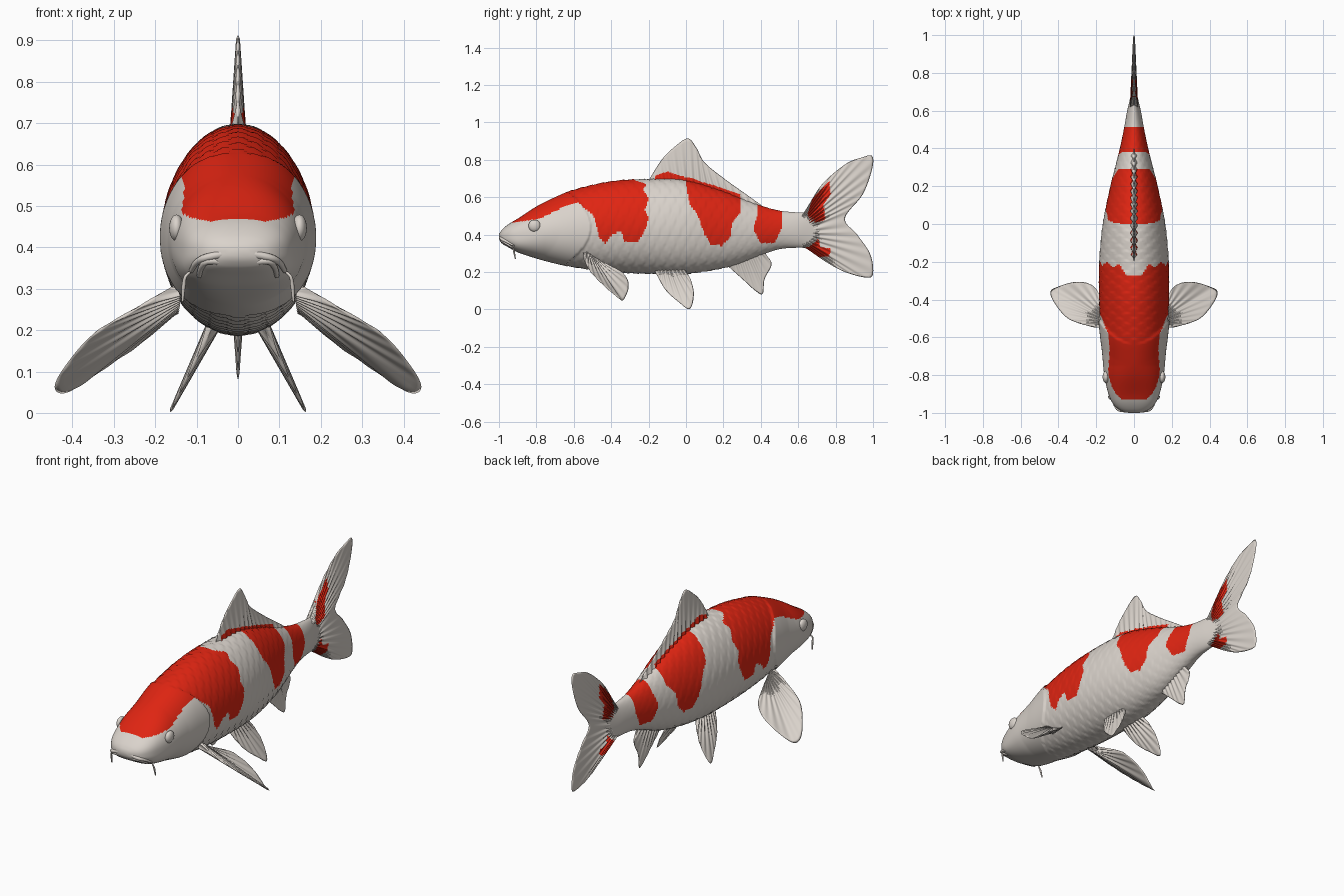
import bpy, bmesh, math
from mathutils import Vector
from mathutils.geometry import interpolate_bezier

if "Cube" in bpy.data.objects:
    bpy.data.objects.remove(bpy.data.objects["Cube"])


def material(name, rgb):
    m = bpy.data.materials.new(name)
    m.diffuse_color = (*rgb, 1)
    m.use_nodes = True
    m.node_tree.nodes["Principled BSDF"].inputs["Base Color"].default_value = m.diffuse_color
    return m


WHITE = material("pearl white", (0.70, 0.65, 0.60))
RED = material("bright red", (0.74, 0.018, 0.006))


def inside(y, z, poly):
    hit = False
    for (y1, z1), (y2, z2) in zip(poly, poly[1:] + poly[:1]):
        if (z1 > z) != (z2 > z) and y < (y2 - y1) * (z - z1) / (z2 - z1) + y1:
            hit = not hit
    return hit


def finish(name, bm, patches=(), mirror=False):
    bmesh.ops.remove_doubles(bm, verts=bm.verts, dist=1e-5)
    bmesh.ops.recalc_face_normals(bm, faces=bm.faces)
    for f in bm.faces:
        f.smooth = True
        c = f.calc_center_median()
        f.material_index = int(any(inside(c.y, c.z, p) for p in patches))
    me = bpy.data.meshes.new(name)
    bm.to_mesh(me)
    bm.free()
    me.materials.append(WHITE)
    me.materials.append(RED)
    ob = bpy.data.objects.new(name, me)
    bpy.context.collection.objects.link(ob)
    if mirror:
        ob.modifiers.new("mirror", 'MIRROR').use_mirror_merge = False
    return ob


def smooth_path(pts, n):
    """Smooth curve through pts, resampled to n + 1 evenly spaced points."""
    p = [Vector(q) for q in pts]
    p = [2 * p[0] - p[1]] + p + [2 * p[-1] - p[-2]]
    d = []
    for a, b, c, e in zip(p, p[1:], p[2:], p[3:]):
        d += interpolate_bezier(b, b + (c - a) / 6, c - (e - b) / 6, c, 20)[:-1]
    d.append(p[-2])
    s = [0]
    for a, b in zip(d, d[1:]):
        s.append(s[-1] + (b - a).length)
    out, j = [], 0
    for i in range(n + 1):
        t = s[-1] * i / n
        while j < len(d) - 2 and s[j + 1] < t:
            j += 1
        out.append(d[j].lerp(d[j + 1], min(1, (t - s[j]) / max(1e-9, s[j + 1] - s[j]))))
    return out


# Body profile: y, top z, bottom z, half width
PROFILE = [
    (-1.0, .402, .375, .03), (-.985, .425, .353, .075), (-.95, .455, .332, .112),
    (-.9, .485, .305, .135), (-.8, .55, .272, .157), (-.7, .60, .245, .167),
    (-.6, .64, .225, .175), (-.4, .685, .20, .184), (-.2, .697, .19, .183),
    (0, .69, .19, .165), (.2, .632, .22, .125), (.3, .592, .25, .10),
    (.4, .555, .29, .075), (.5, .528, .322, .054), (.6, .518, .33, .036),
    (.66, .515, .33, .022), (.72, .49, .35, .008)]


def profile(y):
    k = max(i for i in range(len(PROFILE) - 1) if PROFILE[i][0] <= y or i == 0)
    a, b = PROFILE[k], PROFILE[k + 1]
    o, e = PROFILE[max(0, k - 1)], PROFILE[min(len(PROFILE) - 1, k + 2)]
    h = b[0] - a[0]
    t = (y - a[0]) / h
    out = []
    for i in (1, 2, 3):
        m0 = (b[i] - o[i]) / (b[0] - o[0]) * h
        m1 = (e[i] - a[i]) / (e[0] - a[0]) * h
        out.append((2*t**3 - 3*t*t + 1) * a[i] + (t**3 - 2*t*t + t) * m0
                   + (3*t*t - 2*t**3) * b[i] + (t**3 - t*t) * m1)
    return out


def surface(y, th):
    top, bot, w = profile(y)
    c, s = math.cos(th), math.sin(th)
    p = 1 - .25 * max(0, min(1, (-.75 - y) / .15))
    x = w * math.copysign(abs(c) ** p, c) * (1 - .07 * s)
    z = (top + bot) / 2 + (top - bot) / 2 * math.copysign(abs(s) ** p, s)
    # raised gill cover ending at a curved edge, then overlapping scales
    edge = -.51 - 3.5 * (z - .44) ** 2
    g = 1
    if y < edge:
        g += .05 * max(0, 1 - (edge - y) / .16) * abs(c)
    elif y < .6:
        r = th * 26 / math.tau
        row = math.floor(r)
        f = r - row - .5
        saw = (y / .055 + .5 * (row % 2) + 1.2 * f * f) % 1
        g += .016 * (saw - .5) * (1 - 2 * f * f) * min(1, (.6 - y) / .2)
    mid = (top + bot) / 2
    return Vector((x * g, y, mid + (z - mid) * g))


# Red body markings as outlines seen from the side (y, z)
SHOULDER = [(-.93, 1), (-.93, .463), (-.78, .485), (-.73, .51), (-.65, .55), (-.58, .575),
            (-.535, .535), (-.5, .51), (-.48, .455), (-.46, .375), (-.43, .355), (-.395, .40),
            (-.35, .415), (-.325, .36), (-.26, .36), (-.23, .40), (-.2, .48), (-.22, .535),
            (-.2, .59), (-.23, .64), (-.21, .67), (-.27, .69), (-.27, 1)]
SADDLE = [(0, 1), (0, .67), (.02, .56), (.06, .51), (.10, .40), (.13, .35), (.19, .34),
          (.235, .385), (.25, .47), (.295, .52), (.29, .62), (.29, 1)]
REAR = [(.395, 1), (.38, .5), (.36, .43), (.395, .355), (.475, .355), (.51, .43), (.505, 1)]

NR, NS = 265, 112
bm = bmesh.new()
rings = [[bm.verts.new(surface(-1 + 1.72 * i / NR, math.tau * j / NS)) for j in range(NS)]
         for i in range(NR + 1)]
for a, b in zip(rings, rings[1:]):
    for j in range(NS):
        k = (j + 1) % NS
        bm.faces.new((a[j], a[k], b[k], b[j]))
bm.faces.new(rings[0])
bm.faces.new(rings[-1])
finish("body", bm, [SHOULDER, SADDLE, REAR])


def fin(name, base, outer, thick, rays, patches=(), mirror=False, nu=96, nv=26):
    """Thin ribbed fin whose rays run from the base curve to the outer curve."""
    b, o = smooth_path(base, nu), smooth_path(outer, nu)
    n = (o[nu // 2] - b[nu // 2]).cross(b[-1] - b[0]).normalized()
    bm = bmesh.new()
    for side in (1, -1):
        grid = []
        for i in range(nu + 1):
            u, row = i / nu, []
            for j in range(nv + 1):
                v = j / nv
                t = thick * (1 - .8 * v) * min(1, 5 * math.sin(math.pi * u))
                t *= 1 + .3 * math.cos(math.tau * rays * u)
                if j == nv or i in (0, nu):
                    t = 0
                row.append(bm.verts.new(b[i].lerp(o[i], v) + n * t * side))
            grid.append(row)
        for p, q in zip(grid, grid[1:]):
            for j in range(nv):
                bm.faces.new((p[j], p[j + 1], q[j + 1], q[j]))
    bmesh.ops.dissolve_degenerate(bm, dist=1e-6, edges=bm.edges)
    finish(name, bm, patches, mirror)


def flat(pts):
    return [(0, y, z) for y, z in pts]


# Dorsal fin
fin("dorsal_fin",
    flat([(-.2, .68), (0, .67), (.2, .615), (.4, .54)]),
    flat([(-.2, .69), (-.13, .80), (-.06, .87), (.01, .914), (.055, .865), (.10, .785),
          (.21, .695), (.315, .62), (.405, .556)]),
    .016, 16,
    [[(-.17, .5), (-.165, .715), (-.1, .737), (-.03, .715), (.15, .663), (.29, .615), (.29, .5)]],
    nu=128)

# Tail fin
fin("tail_fin",
    flat([(.62, .51), (.62, .42), (.62, .335)]),
    flat([(.64, .52), (.72, .66), (.85, .775), (.94, .812), (.995, .82), (.995, .75),
          (.945, .615), (.85, .487), (.915, .40), (.985, .295), (1.0, .19), (.963, .17),
          (.85, .20), (.743, .257), (.64, .33)]),
    .017, 22,
    [[(.65, .51), (.675, .59), (.72, .64), (.765, .685), (.775, .615), (.735, .56),
      (.745, .48), (.70, .465), (.66, .465)],
     [(.625, .325), (.66, .335), (.705, .375), (.715, .335), (.77, .325), (.765, .285),
      (.705, .28)]],
    nu=180, nv=40)

# Anal fin
fin("anal_fin",
    flat([(.22, .25), (.32, .28), (.43, .31)]),
    flat([(.22, .235), (.315, .15), (.37, .10), (.41, .083), (.42, .16), (.455, .23),
          (.45, .265), (.42, .29)]),
    .013, 9)


# Pelvic fins, splayed outward as they drop
def splay(pts):
    return [(.065 + (.2 - z) * .5, y, z) for y, z in pts]


fin("pelvic_fins",
    splay([(-.165, .215), (-.09, .22), (-.005, .22)]),
    splay([(-.165, .20), (-.11, .105), (-.04, .04), (.02, .002), (.042, .08), (.025, .16),
           (-.005, .21)]),
    .014, 9, mirror=True)

# Pectoral fins
fin("pectoral_fins",
    [(.145, -.545, .30), (.145, -.51, .275), (.15, -.475, .25)],
    [(.16, -.55, .305), (.24, -.54, .255), (.35, -.50, .19), (.42, -.42, .11),
     (.443, -.36, .06), (.41, -.335, .05), (.32, -.308, .11), (.24, -.315, .165),
     (.19, -.36, .21), (.16, -.46, .25)],
    .014, 12, mirror=True)


# Lips and barbels as round tubes
def tube(name, pts, radii):
    cu = bpy.data.curves.new(name, 'CURVE')
    cu.dimensions = '3D'
    cu.bevel_depth = 1
    cu.bevel_resolution = 3
    cu.use_fill_caps = True
    sp = cu.splines.new('POLY')
    path = smooth_path(pts, 24)
    sp.points.add(24)
    for i, (p, q) in enumerate(zip(sp.points, path)):
        p.co = (*q, 1)
        p.radius = radii[0] + (radii[1] - radii[0]) * abs(2 * i / 24 - 1)
    ob = bpy.data.objects.new(name, cu)
    bpy.context.collection.objects.link(ob)
    cu.materials.append(WHITE)
    bpy.ops.object.select_all(action='DESELECT')
    ob.select_set(True)
    bpy.context.view_layer.objects.active = ob
    bpy.ops.object.convert(target='MESH')
    bpy.ops.object.shade_smooth()


for name, drop, r in (("upper_lip", 0, .012), ("lower_lip", -16, .010)):
    half = [surface(y, math.radians(a + drop))
            for y, a in ((-.985, -15), (-.96, -25), (-.925, -35))]
    mid = Vector((0, -.986 - drop * .0009, .388 + drop * .0017))
    left = [Vector((-p.x, p.y, p.z)) for p in reversed(half)]
    tube(name, left + [mid] + half, (r, .006))

for name, s in (("barbel_right", 1), ("barbel_left", -1)):
    root = surface(-.92, math.radians(-35))
    pts = [root, root + Vector((.012, -.005, -.012)), (.131, -.92, .31), (.134, -.912, .27)]
    tube(name, [(s * p[0], p[1], p[2]) for p in pts], (.005, .003))

# Eyes
bm = bmesh.new()
bmesh.ops.create_uvsphere(bm, u_segments=24, v_segments=16, radius=.032)
centre = surface(-.81, math.radians(14))
for v in bm.verts:
    v.co = Vector((v.co.x * .55, v.co.y, v.co.z)) + centre
finish("eyes", bm, mirror=True)
